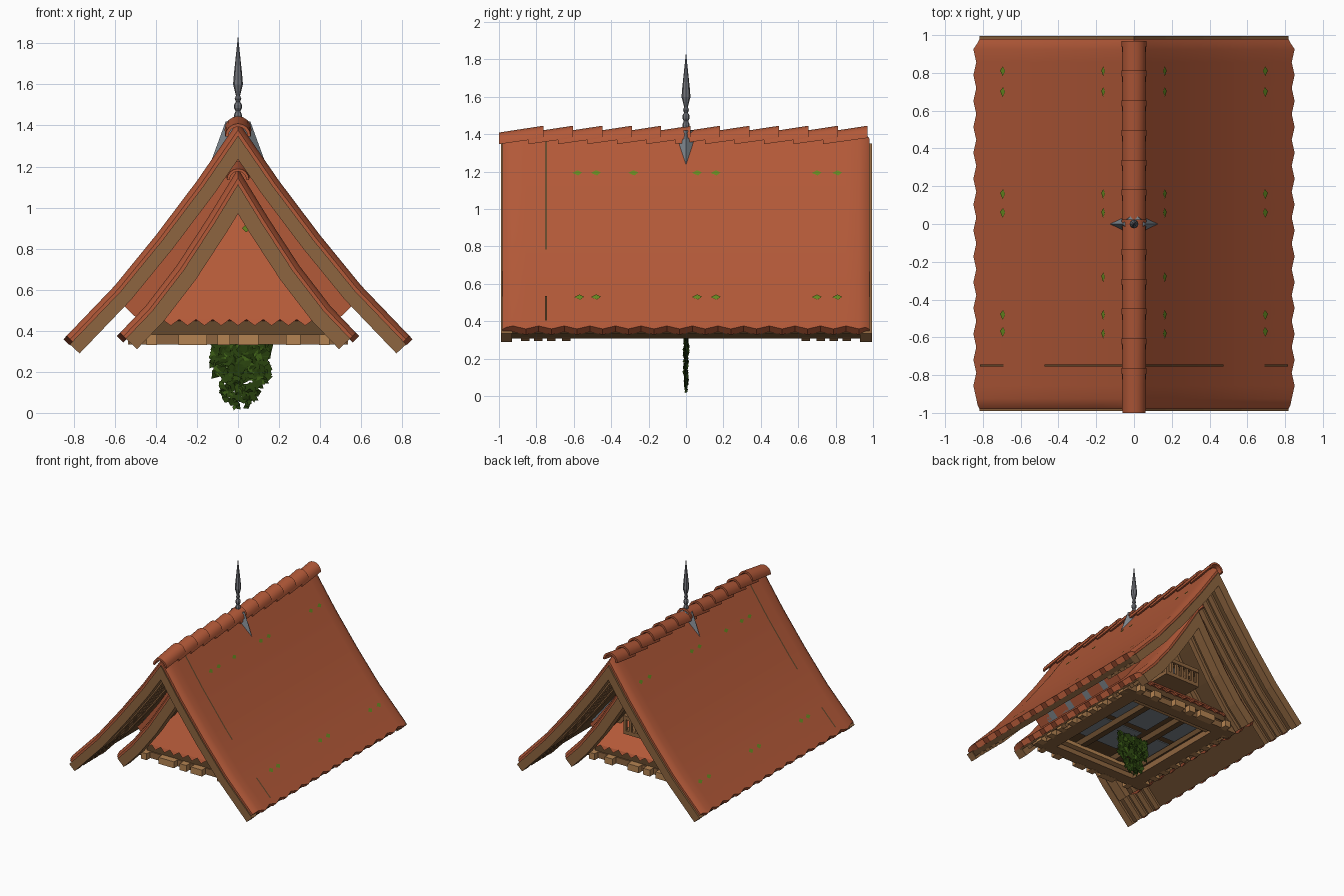
import bpy, bmesh, math, random
from mathutils import Vector, Matrix

if "Cube" in bpy.data.objects:
    bpy.data.objects.remove(bpy.data.objects["Cube"])

random.seed(4)


def material(name, rgb):
    m = bpy.data.materials.new(name)
    m.diffuse_color = (*rgb, 1)
    m.use_nodes = True
    m.node_tree.nodes["Principled BSDF"].inputs["Base Color"].default_value = m.diffuse_color
    return m


TILE = material("clay tile", (0.45, 0.10, 0.04))
WOOD = material("wood", (0.27, 0.13, 0.05))
LIGHT = material("light wood", (0.46, 0.23, 0.085))
DARK = material("dark wood", (0.13, 0.065, 0.025))
SLATE = material("blue grey slate", (0.21, 0.24, 0.27))
IRON = material("iron", (0.17, 0.175, 0.195))
LEAF = material("leaf green", (0.02, 0.05, 0.004))
LEAF2 = material("light leaf green", (0.045, 0.11, 0.008))
MOSS = material("moss", (0.13, 0.25, 0.015))


def make(name, bm, *mats, smooth=False):
    bmesh.ops.recalc_face_normals(bm, faces=bm.faces)
    me = bpy.data.meshes.new(name)
    bm.to_mesh(me)
    bm.free()
    for m in mats:
        me.materials.append(m)
    ob = bpy.data.objects.new(name, me)
    bpy.context.collection.objects.link(ob)
    if smooth:
        bpy.ops.object.select_all(action='DESELECT')
        ob.select_set(True)
        bpy.context.view_layer.objects.active = ob
        bpy.ops.object.shade_smooth_by_angle(angle=math.radians(35))
    return ob


def boxes(name, items, mat):
    """items: (centre, size) pairs joined in one object"""
    bm = bmesh.new()
    for c, s in items:
        bmesh.ops.create_cube(bm, size=1, matrix=Matrix.Translation(c) @ Matrix.Diagonal((*s, 1)))
    return make(name, bm, mat)


def offset(prof, t, ext=0):
    """half profile moved inward by t, its lower end lengthened by ext"""
    out, n = [], len(prof)
    for i in range(n):
        a, b = Vector(prof[max(i - 1, 0)]), Vector(prof[min(i + 1, n - 1)])
        d = (b - a).normalized()
        p = Vector(prof[i]) + Vector((d.y, -d.x)) * t
        if i == 0:
            p = Vector((0, prof[0][1] - t / d.x))
        if i == n - 1:
            p += d * ext
        out.append(p)
    return out


def loft(bm, rings):
    loops = [[bm.verts.new(p) for p in r] for r in rings]
    n = len(loops[0])
    for a, b in zip(loops, loops[1:]):
        for i in range(n):
            bm.faces.new((a[i], a[(i + 1) % n], b[(i + 1) % n], b[i]))
    bm.faces.new(loops[0])
    bm.faces.new(loops[-1])


def sheet(bm, prof, t0, t1, rows):
    """gable-shaped layer between depths t0 and t1; rows are (y, drop, ext)"""
    rings = []
    for y, drop, ext in rows:
        o, i = offset(prof, t0 + drop, ext), offset(prof, t1, ext)
        half = [(p.x, y, p.y) for p in o]
        inner = [(p.x, y, p.y) for p in i]
        mir = lambda q: [(-x, yy, z) for x, yy, z in q]
        rings.append(mir(half)[:0:-1] + half + inner[::-1] + mir(inner)[1:])
    loft(bm, rings)


def gable(name, prof, t0, t1, spans, mat, ext=0):
    bm = bmesh.new()
    for a, b in spans:
        sheet(bm, prof, t0, t1, [(a, 0, ext), (b, 0, ext)])
    return make(name, bm, mat)


def tiled(name, prof, y0, y1, n):
    rows = [(y0, 0.024, 0), (y0 + 0.02, 0.01, 0)]
    for k in range(n + 1):
        rows.append((y0 + 0.055 + (y1 - y0 - 0.11) * k / n, 0, 0.022 * (k % 2)))
    rows += [(y1 - 0.02, 0.01, 0), (y1, 0.024, 0)]
    bm = bmesh.new()
    sheet(bm, prof, 0, 0.045, rows)
    make(name, bm, TILE, smooth=True)


def ridge(name, y0, y1, n, z, r):
    """overlapping half-round caps, each rising towards the back"""
    step = (y1 - y0 - 0.08) / n
    bm = bmesh.new()
    for k in range(n):
        a = y0 + k * step
        rings = []
        for y, rr, dz in ((a, r * 0.97, 0), (a + step + 0.08, r * 1.02, 0.033)):
            arc = [math.pi * j / 8 for j in range(9)]
            outer = [(rr * math.cos(t), y, z + dz + rr * math.sin(t)) for t in arc]
            inner = [(rr * 0.75 * math.cos(t), y, z + dz + rr * 0.75 * math.sin(t)) for t in arc]
            rings.append(outer + inner[::-1])
        loft(bm, rings)
    make(name, bm, TILE, smooth=True)


MAIN = [(0, 1.42), (0.2, 1.13), (0.4, 0.865), (0.6, 0.62), (0.835, 0.375)]
SMALL = [(0, 1.19), (0.15, 0.945), (0.3, 0.715), (0.45, 0.52), (0.575, 0.39)]
CORE = [(0, 1.19), (0.15, 0.945), (0.3, 0.715), (0.45, 0.52), (0.5, 0.468)]

# large outer roof
tiled("main_roof_tiles", MAIN, -0.98, 0.98, 27)
gable("main_barge_boards", MAIN, 0.04, 0.105, [(-0.99, -0.93), (0.93, 0.995)], WOOD, 0.018)
gable("main_roof_lining", MAIN, 0.045, 0.085, [(-0.95, 0.95)], DARK, 0.01)
gable("main_rafters", MAIN, 0.08, 0.103,
      [(s * y - 0.022, s * y + 0.022) for s in (-1, 1) for y in (0.64, 0.72, 0.79, 0.86)], WOOD, 0.012)
ridge("main_ridge_caps", -1.0, 0.97, 12, 1.347, 0.064)

# small inner roof
tiled("inner_roof_tiles", SMALL, -0.75, 0.75, 21)
gable("inner_barge_boards", SMALL, 0.04, 0.115, [(-0.76, -0.68), (0.68, 0.76)], WOOD)
gable("inner_roof_lining", SMALL, 0.045, 0.06, [(-0.7, 0.7)], DARK)
gable("inner_rafters", SMALL, 0.06, 0.085, [(y / 10 - 0.02, y / 10 + 0.02) for y in range(-6, 7, 2)], WOOD)
gable("upper_tile_courses", CORE, -0.075, 0.0, [(-0.5 + k * 0.2, -0.36 + k * 0.2) for k in range(5)], TILE)
gable("slate_core", CORE, -0.10, 0.0, [(-0.4, 0.4)], SLATE)
ridge("inner_ridge_caps", -0.78, 0.76, 9, 1.135, 0.056)


# sloping tile skirts: plain slope with a scalloped strip at the lower edge
def skirt(name, y0, y1, z1, x0, x1):
    bm = bmesh.new()
    z0, n = 0.455, 22
    loft(bm, [[(s * x0, y0, z0), (s * x1, y1, z1), (s * x1, y1, z1 - 0.04), (s * x0, y0 * 0.95, z0 - 0.01)]
              for s in (-1, 1)])
    e = y0 * 1.02
    for k in range(0, n, 2):
        xa, xm, xb = [x0 * (2 * (k + j) / n - 1) for j in range(3)]
        loft(bm, [[(xa, y0 + d, z0), (xm, e + d, z0 - 0.03), (xb, y0 + d, z0)] for d in (0, -0.03 * y0)])
    make(name, bm, TILE)


skirt("front_skirt", -0.58, -0.2, 1.08, 0.45, 0.005)
skirt("back_skirt", 0.58, 0.38, 0.62, 0.44, 0.33)
boxes("skirt_shadow_boards", [((0, s * 0.545, 0.425), (0.86, 0.02, 0.05)) for s in (-1, 1)], DARK)

# back gable wall with window and balcony
bm = bmesh.new()
loft(bm, [[(-0.43, y, 0.45), (0.43, y, 0.45), (0, y, 1.07)] for y in (0.33, 0.37)])
make("back_wall", bm, WOOD)
boxes("back_window_frame", [((s * 0.1, 0.38, 0.73), (0.025, 0.04, 0.2)) for s in (-1, 0, 1)]
      + [((0, 0.38, z), (0.22, 0.04, 0.025)) for z in (0.64, 0.74, 0.83)], LIGHT)
boxes("back_window_pane", [((0, 0.373, 0.73), (0.2, 0.008, 0.2))], IRON)
boxes("balcony", [((0, 0.47, 0.61), (0.32, 0.2, 0.03)), ((0, 0.56, 0.73), (0.32, 0.03, 0.03))]
      + [((s * 0.15, 0.47, 0.73), (0.03, 0.2, 0.03)) for s in (-1, 1)]
      + [((x * 0.05, 0.56, 0.67), (0.02, 0.02, 0.12)) for x in range(-3, 4)], WOOD)

# square timber platform with joist ends
boxes("platform_frame", [((0, s * 0.51, 0.357), (1.06, 0.10, 0.05)) for s in (-1, 1)]
      + [((s * 0.43, 0, 0.357), (0.11, 1.0, 0.05)) for s in (-1, 1)], WOOD)
boxes("platform_top_beams", [((0, s * 0.51, 0.402), (0.86, 0.08, 0.045)) for s in (-1, 1)]
      + [((s * 0.43, 0, 0.402), (0.14, 1.0, 0.045)) for s in (-1, 1)], DARK)
boxes("cross_beams", [((s * 0.17, 0, 0.41), (0.05, 0.95, 0.05)) for s in (-1, 1)], DARK)
boxes("inner_trim", [((0, s * 0.42, 0.375), (0.76, 0.05, 0.03)) for s in (-1, 1)], LIGHT)
boxes("joist_ends", [((x, s * 0.575, 0.357), (w, 0.06, 0.052)) for s in (-1, 1)
                     for x, w in ((-0.42, 0.05), (-0.22, 0.14), (-0.07, 0.06), (0.05, 0.1), (0.27, 0.07), (0.42, 0.05))]
      + [((s * 0.505, y * 0.12, 0.357), (0.06, 0.055, 0.05)) for s in (-1, 1) for y in range(-4, 5)], LIGHT)

# ceiling above the opening: timber with slate panels
boxes("ceiling", [((0, 0, 0.45), (0.86, 0.98, 0.02))], DARK)
boxes("ceiling_panels", [((x, y, 0.437), (0.2, 0.3, 0.008)) for x in (-0.27, 0, 0.27) for y in (-0.18, 0.18)], SLATE)

# slate spire base with its edges just breaking through the slopes
bm = bmesh.new()
loft(bm, [[(r, 0, z), (0, r, z), (-r, 0, z), (0, -r, z)] for r, z in ((0.205, 1.0), (0.131, 1.225), (0.06, 1.42))])
make("spire_base", bm, SLATE)
bm = bmesh.new()
loft(bm, [[(r * math.cos(a * math.pi / 4), r * math.sin(a * math.pi / 4), z) for a in range(8)]
          for r, z in ((0.02, 1.38), (0.02, 1.45), (0.012, 1.47), (0.02, 1.485), (0.02, 1.5), (0.01, 1.515),
                       (0.016, 1.53), (0.01, 1.545), (0.024, 1.6), (0.02, 1.65), (0.001, 1.83))])
make("finial", bm, IRON)


# moss tufts and thin seams lying on the main slopes
def on_slope(z):
    for (xa, za), (xb, zb) in zip(MAIN, MAIN[1:]):
        if zb <= z <= za:
            n = Vector((za - zb, 0, xb - xa)).normalized()
            return Vector((xa + (za - z) / (za - zb) * (xb - xa), 0, z)) + n * 0.006


bm = bmesh.new()
for side in (-1, 1):
    for z, ys in ((1.19, (-0.58, -0.48, -0.28, 0.06, 0.16, 0.7, 0.81)), (0.525, (-0.57, -0.48, 0.06, 0.16, 0.7, 0.81))):
        for y in ys:
            pts = [on_slope(z + dz) + Vector((0, y + dy, 0))
                   for dy, dz in ((-0.028, 0), (0, 0.014), (0.025, 0.002), (0.004, -0.014))]
            bm.faces.new([bm.verts.new((side * p.x, p.y, p.z)) for p in pts])
bm.faces.new([bm.verts.new(p) for p in
              ((0.02, -0.33, 0.9), (0.04, -0.33, 0.92), (0.065, -0.33, 0.9), (0.04, -0.33, 0.88))])
make("moss_tufts", bm, MOSS)

bm = bmesh.new()
for side in (-1, 1):
    for za, zb in ((1.36, 1.13), (1.13, 0.865), (0.865, 0.78), (0.53, 0.4)):
        q = [on_slope(za), on_slope(zb)]
        bm.faces.new([bm.verts.new((side * p.x, y, p.z)) for p, y in
                      ((q[0], -0.755), (q[1], -0.755), (q[1], -0.743), (q[0], -0.743))])
make("roof_seams", bm, DARK)

# hanging vine of small folded leaves
bm = bmesh.new()
for k in range(300):
    z = 0.015 + 0.33 * random.random() ** 0.65
    w = 0.03 + 0.105 * min(1, z / 0.18)
    c = Vector((random.uniform(-w, w) + 0.01, random.uniform(-0.008, 0.008), z))
    a, s = random.uniform(0, 6.28), random.uniform(0.022, 0.038) * (0.6 + min(z, 0.2) * 2)
    u, v = Vector((math.cos(a), 0, math.sin(a))) * s, Vector((-math.sin(a), 0, math.cos(a))) * s * 0.7
    tilt = Vector((0, random.uniform(-0.012, 0.012), 0))
    p = [c - u, c + v + tilt, c + u, c - v - tilt]
    for q in p:
        q.z = max(q.z, 0.0)
    vs = [bm.verts.new(q) for q in p]
    for f in (bm.faces.new(vs[:3]), bm.faces.new((vs[0], vs[2], vs[3]))):
        f.material_index = int(k % 6 == 0)
make("hanging_vine", bm, LEAF, LEAF2)
